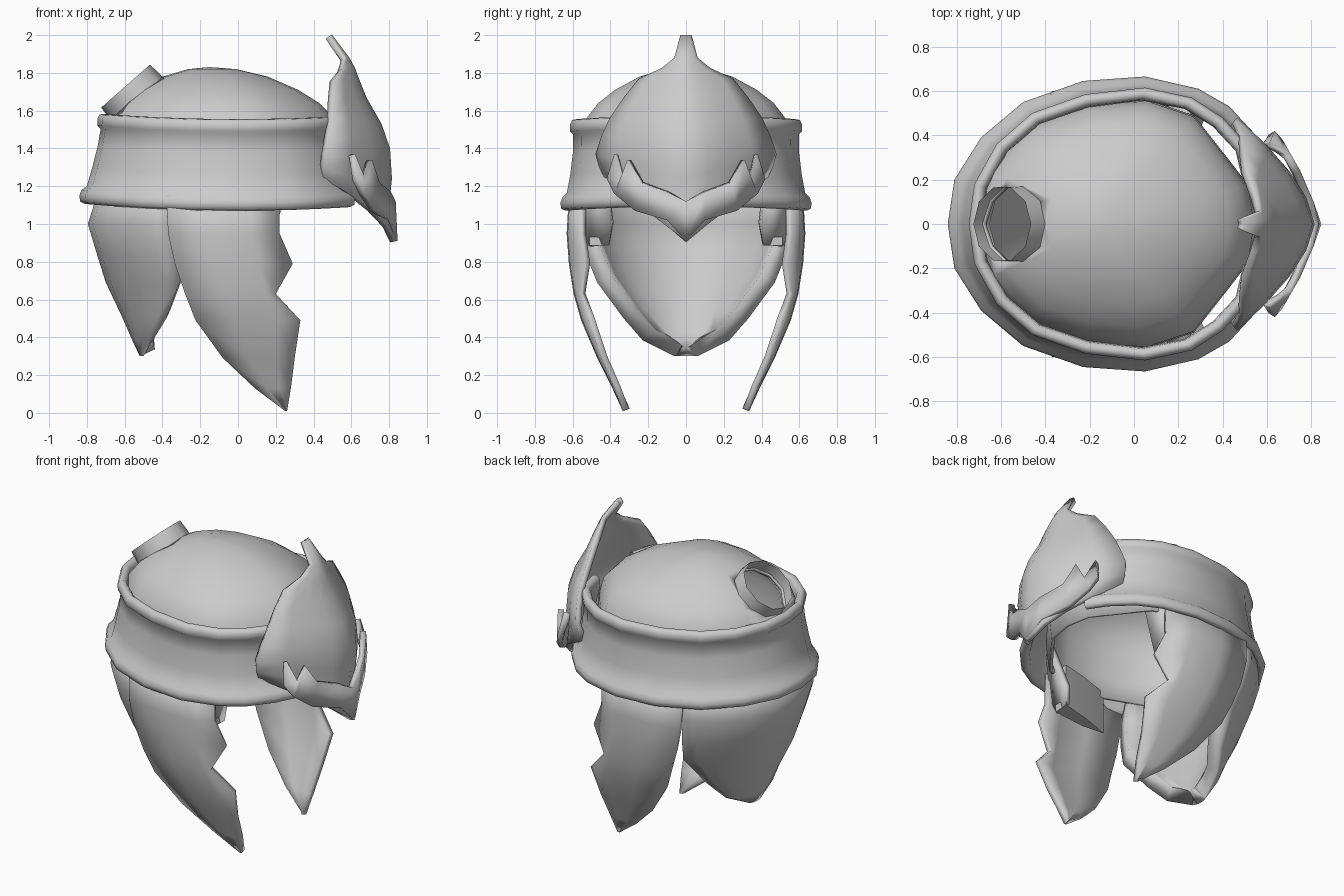
import bpy, bmesh, math
from mathutils import Vector

if "Cube" in bpy.data.objects:
    bpy.data.objects.remove(bpy.data.objects["Cube"])

metal = bpy.data.materials.new("grey_metal")
metal.diffuse_color = (0.6, 0.6, 0.6, 1)
metal.use_nodes = True
metal.node_tree.nodes["Principled BSDF"].inputs["Base Color"].default_value = metal.diffuse_color


def finish(name, verts, faces, thick=0.0, offset=-1.0, angle=40):
    """Mesh object with outward normals, optional thickness, smooth shading."""
    me = bpy.data.meshes.new(name)
    bm = bmesh.new()
    vs = [bm.verts.new(v) for v in verts]
    for f in faces:
        bm.faces.new([vs[i] for i in f])
    bmesh.ops.remove_doubles(bm, verts=bm.verts, dist=0.0005)
    bmesh.ops.recalc_face_normals(bm, faces=bm.faces)
    # open sheets: make sure normals point away from the helmet centre
    c = Vector((-0.1, 0, 1.1))
    if thick and sum((f.calc_center_median() - c).dot(f.normal) for f in bm.faces) < 0:
        bmesh.ops.reverse_faces(bm, faces=bm.faces)
    bm.to_mesh(me)
    bm.free()
    ob = bpy.data.objects.new(name, me)
    bpy.context.collection.objects.link(ob)
    me.materials.append(metal)
    if thick:
        m = ob.modifiers.new("thickness", 'SOLIDIFY')
        m.thickness, m.offset = thick, offset
    bpy.ops.object.select_all(action='DESELECT')
    ob.select_set(True)
    bpy.context.view_layer.objects.active = ob
    bpy.ops.object.shade_smooth_by_angle(angle=math.radians(angle))
    return ob


def grid(name, rows, close=False, **kw):
    """Skin rows of equal length into quads."""
    n = len(rows[0])
    faces = [(r * n + i, r * n + (i + 1) % n, (r + 1) * n + (i + 1) % n, (r + 1) * n + i)
             for r in range(len(rows) - 1) for i in range(n if close else n - 1)]
    return finish(name, [p for row in rows for p in row], faces, **kw)


def flip(pts):
    return [(x, -y, z) for x, y, z in pts]


def prism(n):
    """Faces of a closed prism: n bottom points, then n top points."""
    return ([tuple(range(n - 1, -1, -1)), tuple(range(n, 2 * n))] +
            [(i, (i + 1) % n, n + (i + 1) % n, n + i) for i in range(n)])


# Dome: plan outline shrinking toward the crown
half = [(-.72, 0), (-.66, .25), (-.47, .44), (-.2, .54), (.06, .56),
        (.27, .49), (.42, .3), (.52, .17), (.55, 0)]
plan = half + [(x, -y) for x, y in half[-2:0:-1]]
levels = [(.97, 1.12), (1, 1.3), (.99, 1.45), (.94, 1.56), (.83, 1.64),
          (.67, 1.71), (.44, 1.78), (.2, 1.82), (.02, 1.83)]
dome = grid("dome", [[(-.15 + (x + .15) * f, y * f, z) for x, y in plan] for f, z in levels],
            close=True, thick=.02)
me = dome.data
bm = bmesh.new()
bm.from_mesh(me)
bmesh.ops.holes_fill(bm, edges=[e for e in bm.edges if e.is_boundary and e.verts[0].co.z > 1.8])
bmesh.ops.recalc_face_normals(bm, faces=bm.faces)
bm.to_mesh(me)
bm.free()

# Plume socket: short open tube leaning backward, with its hole cut in the dome
axis = Vector((-.66, 0, .75)).normalized()
turn = axis.to_track_quat('Z', 'Y').to_matrix()
mouth = Vector((-.595, 0, 1.73))


def ring(r, d, n=10):
    return [tuple(mouth + turn @ Vector((r * math.cos(a), r * math.sin(a), d)))
            for a in [2 * math.pi * (i + .5) / n for i in range(n)]]


grid("plume_socket", [ring(.18, -.12), ring(.177, -.06), ring(.172, 0)], close=True)
cutter = finish("socket_cutter", ring(.17, -.25) + ring(.17, .2), prism(10))
cutter.hide_render = True
cutter.hide_viewport = True
cut = dome.modifiers.new("socket_hole", 'BOOLEAN')
cut.operation, cut.solver, cut.object = 'DIFFERENCE', 'EXACT', cutter

# Head band: rolled rims above and below a hollow wall, open behind the visor
low = [(.62, .28), (.55, .4), (.43, .53), (.29, .61), (.05, .665), (-.23, .645),
       (-.5, .55), (-.69, .39), (-.81, .2), (-.84, 0)]
top = [(.55, .2), (.51, .36), (.4, .48), (.26, .57), (.05, .615), (-.22, .585),
       (-.46, .5), (-.62, .36), (-.72, .18), (-.745, 0)]
profile = [(0, .03, 1.07), (0, .005, 1.08), (0, 0, 1.11), (0, .01, 1.14), (.1, .03, 1.165),
           (.3, .038, 1.26), (.65, .035, 1.38), (1, .018, 1.475), (1, .002, 1.49),
           (1, 0, 1.525), (1, .012, 1.55), (1, .035, 1.555), (1, .055, 1.535),
           (1, .06, 1.49), (.65, .075, 1.4), (.3, .08, 1.27), (0, .06, 1.1)]
rows = []
for (ax, ay), (bx, by) in zip(low, top):
    row = []
    for t, inset, z in profile:
        p = Vector((ax + (bx - ax) * t, ay + (by - ay) * t))
        p -= (p - Vector((-.1, 0))).normalized() * inset
        row.append((p.x, p.y, z + .055 * p.x ** 2))
    rows.append(row)
rows += [flip(r) for r in rows[-2::-1]]
grid("head_band", rows, close=True, angle=75)

# Visor: pointed face plate with a crest spike; each row is
# (z centre, z edge, x centre, x edge, y edge)
visor = [(.91, 1.24, .84, .45, .43), (1.1, 1.3, .80, .455, .46), (1.24, 1.37, .815, .465, .48),
         (1.4, 1.46, .805, .48, .45), (1.53, 1.56, .76, .495, .405), (1.67, 1.67, .68, .5, .33),
         (1.77, 1.77, .64, .51, .25), (1.825, 1.825, .62, .55, .13), (1.88, 1.88, .59, .57, .062),
         (2.0, 2.0, .5, .49, .03)]
rows = []
for zc, ze, xc, xe, ye in visor:
    row = []
    for i in range(-4, 5):
        s = abs(i) / 4
        row.append((xe + (xc - xe) * (1 - s ** 1.6), ye * i / 4, zc + (ze - zc) * s))
    rows.append(row)
grid("visor", rows, thick=.035)

# Winged brow on the visor, swept up to two points on each side
brow_low = [(.845, 0, .91), (.81, .1, 1.02), (.73, .27, 1.07), (.67, .38, 1.16),
            (.635, .42, 1.24), (.62, .38, 1.37)]
brow_top = [(.835, 0, 1.12), (.81, .1, 1.17), (.75, .24, 1.22), (.71, .31, 1.34),
            (.67, .34, 1.25), (.61, .365, 1.37)]
brow = [flip([a, b]) for a, b in zip(brow_low, brow_top)][:0:-1]
brow += [[a, b] for a, b in zip(brow_low, brow_top)]
grid("winged_brow", brow, thick=.035, angle=50)

# Neck guard: (z, x back, x edge, y edge), curving in to a blunt tip
neck = [(1.16, -.745, -.38, .555), (1.0, -.795, -.365, .565), (.85, -.75, -.345, .535),
        (.69, -.70, -.31, .47), (.5, -.61, -.38, .33), (.385, -.56, -.45, .23),
        (.3, -.52, -.5, .06)]
rows = []
for z, xb, xe, ye in neck:
    row = []
    for i in range(-5, 6):
        a = math.pi / 2 * i / 5
        row.append((xe + (xb - xe) * math.cos(a) ** 1.3, ye * math.sin(a), z))
    rows.append(row)
grid("neck_guard", rows, thick=.09)

# Cheek guards: (z, x back, x crease, x front, y outside, fold inward)
cheek = [(1.15, -.38, .07, .22, .62, .06), (.95, -.37, .07, .22, .632, .07),
         (.79, -.335, .11, .29, .62, .08), (.63, -.28, .15, .2, .595, .03),
         (.49, -.225, .2, .33, .555, .04), (.29, -.08, .2, .3, .47, .02),
         (.13, .09, .22, .28, .39, .01), (.01, .25, .255, .26, .335, 0)]
rows = [[(xb, y - .035 * min(1, z), z), ((xb + xc) / 2, y, z), (xc, y - .005, z),
         (xf, y - fold, z)] for z, xb, xc, xf, y, fold in cheek]

# Inner ear flaps: a front strip, and a pad tapering back along the side
flap = [(.3, .42, 1.25), (.2, .39, 1.0), (.19, .41, .89), (.17, .51, .88),
        (.18, .55, .97), (.24, .53, 1.25)]
pad = [(x, y, z) for z in (.885, 1.16)
       for x, y in ((.18, .51), (.185, .405), (.0, .45), (-.2, .52), (-.05, .535))]
for side, f in (("left", list), ("right", flip)):
    grid(side + "_cheek_guard", [f(r) for r in rows], thick=.035)
    finish(side + "_ear_flap", f(flap), [tuple(range(6))], thick=.03)
    finish(side + "_ear_pad", f(pad), prism(5))
